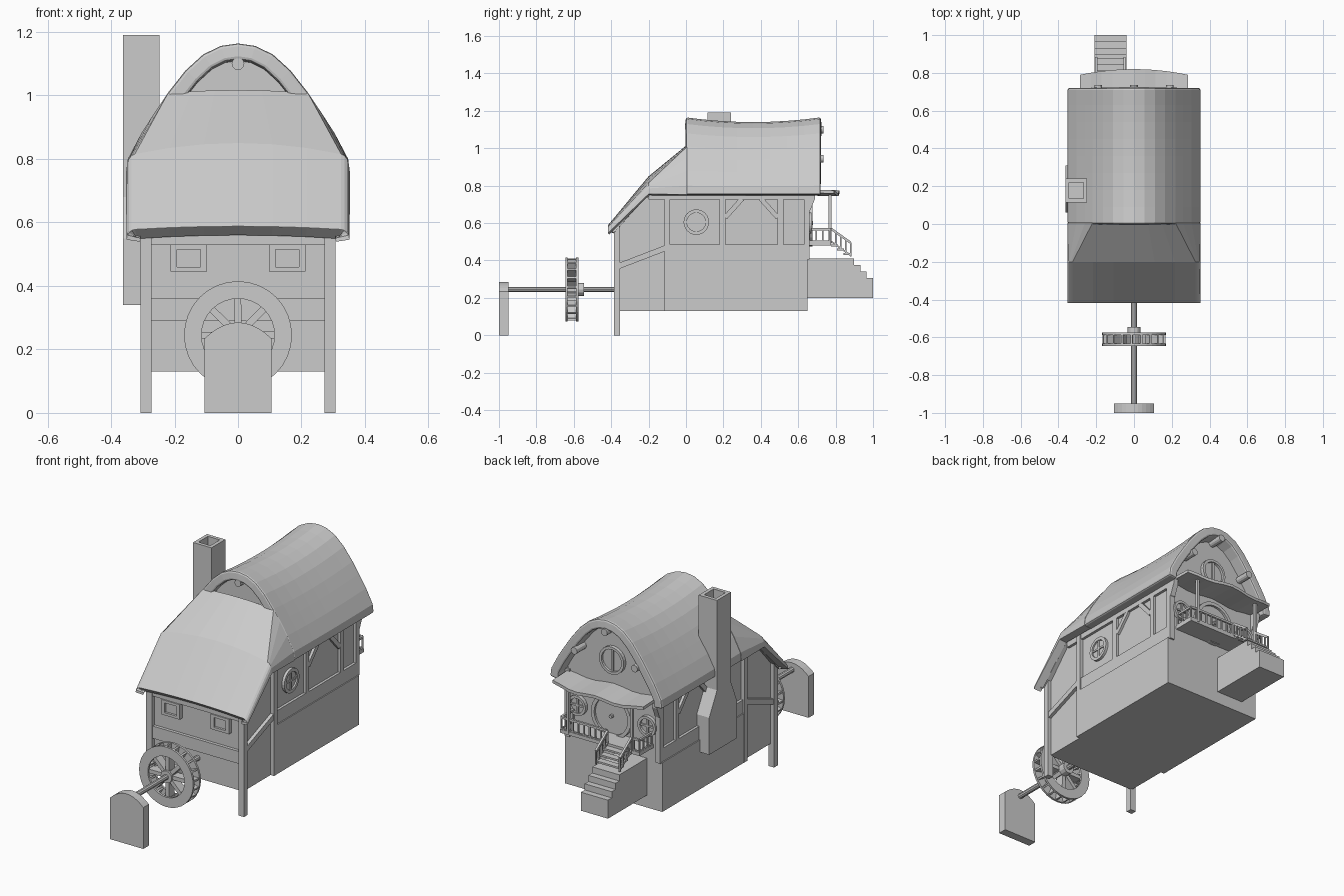
import bpy, bmesh, math
from mathutils import Vector, Matrix

cube = bpy.data.objects.get("Cube")
if cube:
    bpy.data.objects.remove(cube)

grey = bpy.data.materials.new("plain_grey")
grey.use_nodes = True
COLOUR = (0.6, 0.6, 0.6, 1)
grey.diffuse_color = COLOUR
grey.node_tree.nodes["Principled BSDF"].inputs["Base Color"].default_value = COLOUR


def finish(name, bm, fix=True):
    if fix:
        bmesh.ops.recalc_face_normals(bm, faces=bm.faces)
    me = bpy.data.meshes.new(name)
    bm.to_mesh(me)
    bm.free()
    me.materials.append(grey)
    ob = bpy.data.objects.new(name, me)
    bpy.context.collection.objects.link(ob)
    return ob


def box(name, x, y, z):
    bm = bmesh.new()
    size = [b - a for a, b in (x, y, z)]
    mid = [(a + b) / 2 for a, b in (x, y, z)]
    bmesh.ops.create_cube(bm, size=1, matrix=Matrix.Translation(mid) @ Matrix.Diagonal((*size, 1)))
    return finish(name, bm)


def pair(name, x, y, z):
    box("left_" + name, x, y, z)
    box("right_" + name, (-x[1], -x[0]), y, z)


def bar(name, p, q, w, h=None):
    """Square beam from p to q."""
    p, q = Vector(p), Vector(q)
    d = q - p
    bm = bmesh.new()
    m = Matrix.Translation((p + q) / 2) @ d.to_track_quat('Z', 'Y').to_matrix().to_4x4()
    bmesh.ops.create_cube(bm, size=1, matrix=m @ Matrix.Diagonal((w, h or w, d.length, 1)))
    return finish(name, bm)


def prism(name, pts, axis, a, b):
    """Outline swept along x (points are y, z) or y (points are x, z)."""
    put = {'x': lambda u, v, t: (t, u, v), 'y': lambda u, v, t: (u, t, v)}[axis]
    bm = bmesh.new()
    lo = [bm.verts.new(put(u, v, a)) for u, v in pts]
    hi = [bm.verts.new(put(u, v, b)) for u, v in pts]
    bm.faces.new(lo)
    bm.faces.new(hi)
    for i in range(len(pts)):
        j = (i + 1) % len(pts)
        bm.faces.new((lo[i], lo[j], hi[j], hi[i]))
    return finish(name, bm)


def circle(u, v, r, n=20):
    return [(u + r * math.cos(t * math.tau / n), v + r * math.sin(t * math.tau / n)) for t in range(n)]


def ring(name, axis, u, v, r0, r1, a, b, n=24):
    """Flat annulus with square section along x or y."""
    bm = bmesh.new()
    loops = []
    for r, t in ((r0, a), (r1, a), (r1, b), (r0, b)):
        loops.append([bm.verts.new((t, p, q) if axis == 'x' else (p, t, q)) for p, q in circle(u, v, r, n)])
    for k in range(4):
        A, B = loops[k], loops[(k + 1) % 4]
        for i in range(n):
            j = (i + 1) % n
            bm.faces.new((A[i], A[j], B[j], B[i]))
    return finish(name, bm)


def shell(name, rows, thick):
    """Roof skin through rows of points (front to back), thickened inwards."""
    bm = bmesh.new()
    g = [[bm.verts.new(p) for p in r] for r in rows]
    for r, s in zip(g, g[1:]):
        for c in range(len(r) - 1):
            bm.faces.new((r[c], r[c + 1], s[c + 1], s[c]))
    ob = finish(name, bm, False)
    m = ob.modifiers.new("thickness", 'SOLIDIFY')
    m.thickness, m.offset = thick, -1
    bev = ob.modifiers.new("soft_edge", 'BEVEL')
    bev.width, bev.segments, bev.limit_method, bev.angle_limit = 0.01, 2, 'ANGLE', 1.0
    return ob


def mirrored(half):
    return [(-x, z) for x, z in reversed(half[1:])] + half


# Roof: sagging arch plus a folded front slope
ARCH = [(0, 1.165), (.055, 1.157), (.11, 1.13), (.165, 1.08), (.22, 1.01),
        (.26, .95), (.305, .88), (.347, .80), (.353, .752)]
rows = []
for i in range(9):
    y = .72 * i / 8
    sag = .025 * (1 - ((y - .36) / .36) ** 2)
    rows.append([(x, y, z - sag * (z - .752) / .413) for x, z in mirrored(ARCH)])
shell("main_roof", rows, .052)

SLOPE = [(-.418, .325, .588, .578, [(.335, .575), (.344, .568), (.349, .56), (.352, .545)]),
         (-.2, .325, .85, .815, [(.335, .81), (.344, .80), (.349, .785), (.353, .755)]),
         (.005, .22, 1.018, 1.008, ARCH[5:])]
rows = []
for y, xk, zc, zk, tail in SLOPE:
    half = [(xk * k / 3, zc + (zk - zc) * (k / 3) ** 2) for k in range(4)] + tail
    rows.append([(x, y, z) for x, z in mirrored(half)])
shell("front_roof_slope", rows, .045)

# House body
INNER = [(0, 1.118), (.07, 1.103), (.13, 1.058), (.185, .99), (.24, .92), (.285, .84), (.285, .41)]
prism("upper_house", mirrored(INNER), 'y', .03, .65)
prism("front_house", [(-.36, .13), (.05, .13), (.05, .84), (-.2, .77), (-.36, .6)], 'x', -.285, .285)
box("base", (-.306, .306), (-.09, .65), (.13, .41))

# Timber frame on the sides and front
pair("front_leg", (.272, .307), (-.385, -.352), (0, .60))
pair("middle_post", (.27, .307), (-.115, -.085), (.13, .78))
pair("floor_beam", (.27, .3), (-.09, .66), (.405, .485))
pair("eave_beam", (.27, .3), (-.2, .66), (.725, .79))
for y in (.195, .505, .645):
    pair("wall_post", (.27, .3), (y - .015, y + .015), (.48, .74))
for s, side in ((1, "left_"), (-1, "right_")):
    bar(side + "slant_beam", (s * .289, -.365, .368), (s * .289, -.1, .47), .03)
    for y, e in ((.21, .30), (.49, .40)):
        bar(side + "brace", (s * .287, y, .63), (s * .287, e, .73), .025)
    prism(side + "corner_bracket", [(.65, .66), (.665, .67), (.69, .73), (.69, .76), (.65, .76)],
          'x', s * .27, s * .3)
    # Front windows
    c = s * .155
    box(side + "front_pane", (c - .04, c + .04), (-.372, -.355), (.455, .52))
    for d in (-.0475, .0475):
        box(side + "window_jamb", (c + d - .01, c + d + .01), (-.385, -.355), (.445, .525))
    for z in (.445, .515):
        box(side + "window_rail", (c - .057, c + .057), (-.385, -.355), (z, z + .015))
box("front_beam", (-.275, .275), (-.378, -.355), (.29, .36))
box("front_eave_beam", (-.275, .275), (-.378, -.355), (.53, .58))

# Round window of the left wall
ring("side_window_frame", 'x', .055, .605, .05, .068, .28, .3)
prism("side_window_pane", circle(.055, .605, .052), 'x', .28, .291)
box("side_window_bar", (.285, .297), (.05, .06), (.555, .655))
box("side_window_crossbar", (.285, .297), (.005, .105), (.6, .61))

# Back wall: door, windows, beam ends
ring("door_frame", 'y', 0, .6, .105, .125, .64, .675, 28)
prism("round_door", circle(0, .6, .107, 28), 'y', .64, .662)
prism("door_knob", circle(0, .6, .01, 8), 'y', .66, .68)
for x, z, r in ((.22, .6, .045), (-.22, .6, .045), (0, .915, .066)):
    ring("back_window_frame", 'y', x, z, r - .003, r + .012, .64, .67)
    prism("back_window_pane", circle(x, z, r), 'y', .64, .656)
    box("back_window_bar", (x - .006, x + .006), (.65, .664), (z - r, z + r))
    if x:
        box("back_window_crossbar", (x - r, x + r), (.65, .664), (z - .005, z + .005))
for x, z in ((0, 1.1), (.19, .945), (-.19, .945)):
    prism("roof_log", circle(x, z, .02, 12), 'y', .6 if x else -.003, .735)

# Porch floor, canopy and posts
box("porch_floor", (-.25, .25), (.64, .775), (.48, .5))
bm = bmesh.new()
grid = []
for i in range(11):
    t = i / 5 - 1
    zz = .772 + .008 * math.cos(t * math.tau)
    lip = .82 - .03 * t * t
    grid.append([bm.verts.new((t * .285, y, z)) for y, z in
                 ((.64, zz), (lip, zz - .005), (lip, zz - .022), (.64, zz - .018))])
for a, b in zip(grid, grid[1:]):
    for k in range(4):
        bm.faces.new((a[k], a[(k + 1) % 4], b[(k + 1) % 4], b[k]))
bm.faces.new(grid[0])
bm.faces.new(grid[-1])
finish("porch_canopy", bm)
pair("porch_post", (.193, .207), (.762, .778), (.49, .76))


def railing(name, p, q, n, h):
    p, q, up = Vector(p), Vector(q), Vector((0, 0, h))
    bar(name + "_handrail", p + up, q + up, .012)
    bar(name + "_footrail", p + up * .1, q + up * .1, .008)
    for i in range(n + 1):
        b = p.lerp(q, i / n)
        bar(name + "_baluster", b, b + up, .008)


railing("porch_front", (-.04, .768, .495), (.245, .768, .495), 8, .072)
railing("porch_corner", (-.245, .768, .495), (-.21, .768, .495), 1, .072)
for x in (-.245, .245):
    railing("porch_side", (x, .66, .495), (x, .768, .495), 3, .072)
for x in (-.2, -.05):
    railing("stair", (x, .775, .495), (x, .88, .42), 4, .075)

# Stairs
steps = [(.64, .2), (1, .2)]
for k in range(4):
    steps += [(1 - .034 * k, .305 + .035 * k), (.966 - .034 * k, .305 + .035 * k)]
steps.append((.64, .41))
prism("stair_block", steps, 'x', -.21, -.04)
for k in range(3):
    box("upper_tread", (-.2, -.05), (.775 + .033 * k, .812 + .033 * k), (.476 - .023 * k, .486 - .023 * k))

# Chimney with hollow top
shaft = [(.06, .34), (.31, .34), (.31, .55), (.24, .68), (.24, 1.13), (.115, 1.13), (.115, .68), (.06, .55)]
prism("chimney", shaft, 'x', -.363, -.248)
for x in ((-.363, -.343), (-.268, -.248)):
    box("chimney_rim_side", x, (.115, .24), (1.12, 1.19))
for y in ((.115, .135), (.22, .24)):
    box("chimney_rim_end", (-.353, -.258), y, (1.12, 1.19))

# Water wheel, axle and support
HUB = Vector((0, -.61, .245))
prism("axle", circle(0, HUB.z, .015, 10), 'y', -.96, -.35)
prism("wheel_hub", circle(0, HUB.z, .035, 12), 'y', -.645, -.545)
for y in (-.645, -.587):
    ring("wheel_rim", 'y', 0, HUB.z, .115, .17, y, y + .012, 32)


def spokes(name, n, shift, r0, r1, w, h):
    for i in range(n):
        a = (i + shift) * math.tau / n
        d = Vector((math.cos(a), 0, math.sin(a)))
        bar(name, HUB + d * r0, HUB + d * r1, w, h)


spokes("wheel_paddle", 20, .25, .118, .167, .06, .01)
spokes("wheel_spoke", 8, .01, .03, .12, .05, .022)
top = [(.105 - .021 * k, .235 + .05 * (1 - (1 - .2 * k) ** 2)) for k in range(11)]
prism("axle_support", [(-.105, 0), (.105, 0)] + top, 'y', -1, -.95)
